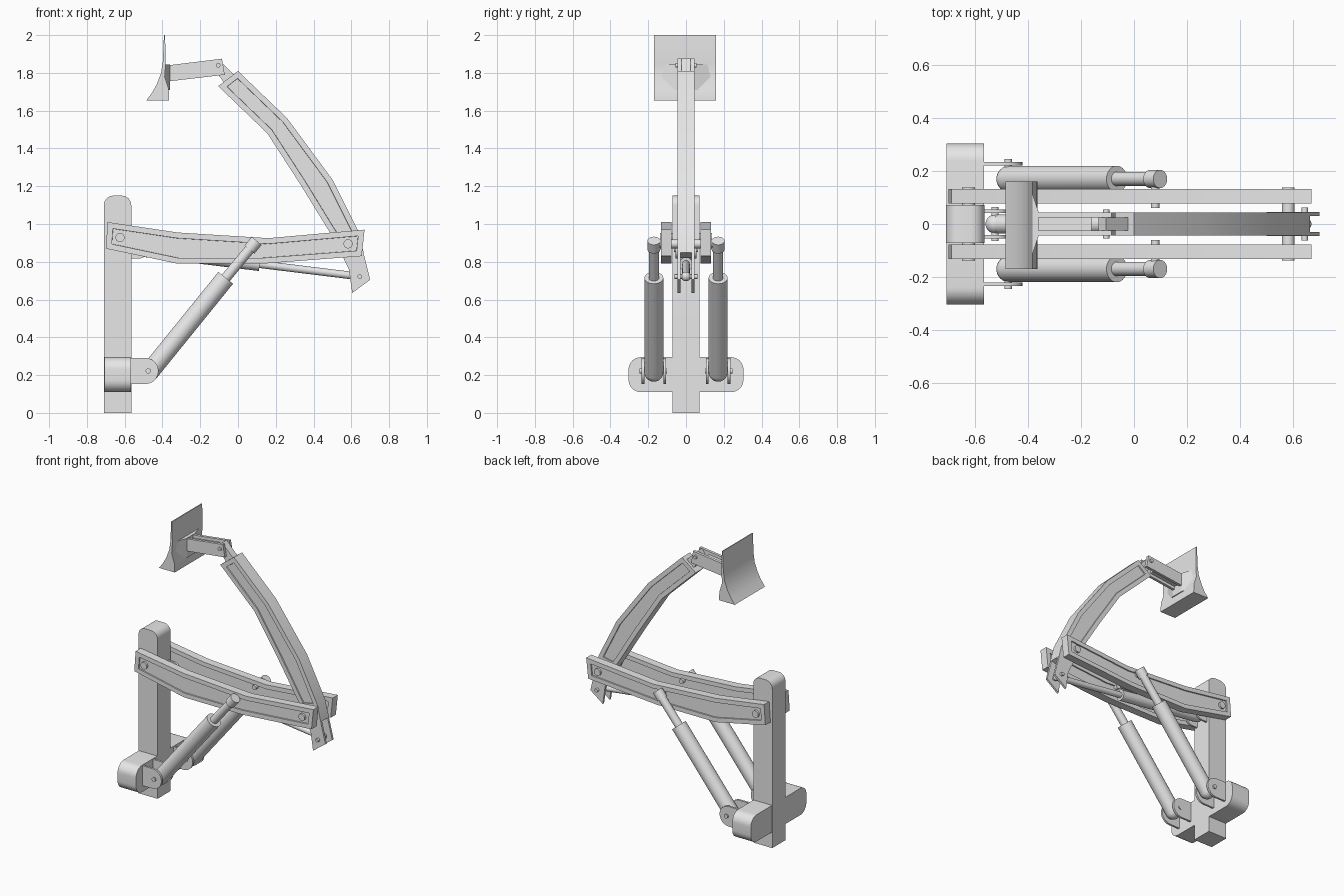
import bpy, bmesh, math
from mathutils import Vector

if "Cube" in bpy.data.objects:
    bpy.data.objects.remove(bpy.data.objects["Cube"], do_unlink=True)

GREY = (0.8, 0.8, 0.8, 1)
grey = bpy.data.materials.new("plain_grey")
grey.use_nodes = True
grey.diffuse_color = GREY
grey.node_tree.nodes["Principled BSDF"].inputs["Base Color"].default_value = GREY


def finish(name, bm):
    bmesh.ops.recalc_face_normals(bm, faces=bm.faces)
    mesh = bpy.data.meshes.new(name)
    bm.to_mesh(mesh)
    bm.free()
    mesh.materials.append(grey)
    ob = bpy.data.objects.new(name, mesh)
    bpy.context.collection.objects.link(ob)
    bpy.ops.object.select_all(action='DESELECT')
    ob.select_set(True)
    bpy.context.view_layer.objects.active = ob
    bpy.ops.object.shade_smooth_by_angle(angle=math.radians(30))
    return ob


def prism(name, profile, y0, y1, inset=0, depth=0.008):
    """Side profile (x, z) extruded along y, with optional recessed side panels."""
    bm = bmesh.new()
    face = bm.faces.new([bm.verts.new((x, y0, z)) for x, z in profile])
    grown = bmesh.ops.extrude_face_region(bm, geom=[face])["geom"]
    for v in grown:
        if isinstance(v, bmesh.types.BMVert):
            v.co.y = y1
    bmesh.ops.recalc_face_normals(bm, faces=bm.faces)
    if inset:
        sides = [f for f in bm.faces if abs(f.normal.y) > 0.9]
        bmesh.ops.inset_individual(bm, faces=sides, thickness=inset,
                                   use_even_offset=True)
        bmesh.ops.inset_individual(bm, faces=sides, thickness=0.001,
                                   depth=-depth, use_even_offset=True)
    return finish(name, bm)


def rounded_box(name, low, high, axis, radius, min_z=-1):
    """Box with the edges along one axis rounded."""
    bm = bmesh.new()
    bmesh.ops.create_cube(bm, size=1)
    low, high = Vector(low), Vector(high)
    for v in bm.verts:
        v.co = Vector((low[i] + (v.co[i] + 0.5) * (high[i] - low[i]) for i in range(3)))
    edges = [e for e in bm.edges
             if abs((e.verts[0].co - e.verts[1].co).normalized()[axis]) > 0.9
             and e.verts[0].co.z > min_z]
    bmesh.ops.bevel(bm, geom=edges, offset=radius, segments=8, profile=0.5,
                    affect='EDGES')
    return finish(name, bm)


def rod(name, start, end, radius, segments=32):
    start, end = Vector(start), Vector(end)
    bm = bmesh.new()
    bmesh.ops.create_cone(bm, cap_ends=True, segments=segments, radius1=radius,
                          radius2=radius, depth=(end - start).length)
    turn = (end - start).to_track_quat('Z', 'Y').to_matrix()
    bmesh.ops.rotate(bm, matrix=turn, verts=bm.verts)
    bmesh.ops.translate(bm, vec=(start + end) / 2, verts=bm.verts)
    return finish(name, bm)


def ball(name, centre, radius):
    bm = bmesh.new()
    bmesh.ops.create_uvsphere(bm, u_segments=32, v_segments=16, radius=radius)
    bmesh.ops.translate(bm, vec=centre, verts=bm.verts)
    return finish(name, bm)


def pin(name, x, z, half, radius):
    return rod(name, (x, -half, z), (x, half, z), radius, 24)


def ear(name, x0, x, z, radius, y0, y1):
    """Lug plate with a round end centred on (x, z)."""
    arc = [(x + radius * math.cos(a), z + radius * math.sin(a))
           for a in (math.pi * (i / 12 - 0.5) for i in range(13))]
    return prism(name, [(x0, z - radius)] + arc + [(x0, z + radius)], y0, y1)


# Mast and its cross foot
rounded_box("mast", (-0.71, -0.072, 0), (-0.565, 0.072, 1.15), 1, 0.05, 0.5)
rounded_box("cross_foot", (-0.708, -0.304, 0.11), (-0.567, 0.304, 0.295), 0, 0.065)

# Twin boom plates
boom = [(-0.70, 0.87), (-0.32, 0.79), (0.13, 0.79), (0.655, 0.83),
        (0.67, 0.97), (0.16, 0.925), (-0.32, 0.955), (-0.69, 1.01)]

# Everything paired left and right of the centre plane
for side, s in (("back", 1), ("front", -1)):
    prism(side + "_boom_plate", boom, s * 0.077, s * 0.133, 0.03)

    # Lift cylinder
    y = s * 0.17
    base, neck, tip = Vector((-0.47, y, 0.215)), Vector((-0.065, y, 0.715)), Vector((0.08, y, 0.888))
    along = (tip - base).normalized()
    ball(side + "_lift_cylinder_base", base, 0.05)
    rod(side + "_lift_cylinder", base, neck, 0.05)
    rod(side + "_lift_rod", neck - along * 0.05, tip, 0.027)
    rod(side + "_lift_rod_head", tip - along * 0.03, tip + along * 0.03, 0.034)
    rod(side + "_lift_top_pin", (0.08, s * 0.06, 0.89), (0.08, y, 0.89), 0.016, 24)
    rod(side + "_lift_base_pin", (-0.475, s * 0.10, 0.222),
        (-0.475, s * 0.245, 0.222), 0.014, 24)
    for place, a, b in (("inner", 0.106, 0.12), ("outer", 0.221, 0.235)):
        ear(f"{side}_{place}_foot_lug", -0.58, -0.49, 0.222, 0.069, s * a, s * b)

    # Arm cylinder lugs on the mast and ears on the arm's lower end
    ear(side + "_mast_lug", -0.58, -0.525, 0.865, 0.048, s * 0.042, s * 0.055)
    prism(side + "_arm_ear", [(0.50, 0.94), (0.587, 0.76), (0.605, 0.635),
                              (0.70, 0.705), (0.635, 0.965)], s * 0.030, s * 0.045)

    # Blade link side plate
    prism(side + "_link_plate", [(-0.37, 1.755), (-0.07, 1.79), (-0.085, 1.875),
                                 (-0.37, 1.84)], s * 0.025, s * 0.044)

# Boom hinge pins
pin("boom_mast_pin", -0.625, 0.928, 0.138, 0.024)
pin("boom_arm_pin", 0.583, 0.895, 0.138, 0.024)

# Bent arm with its top tab
arm = [(-0.105, 1.73), (0.155, 1.48), (0.33, 1.21), (0.48, 0.965), (0.575, 0.82),
       (0.665, 0.85), (0.635, 0.965), (0.50, 1.235), (0.26, 1.56), (0, 1.81)]
prism("bent_arm", arm, -0.044, 0.044, 0.03)
prism("arm_tab", [(-0.075, 1.75), (-0.02, 1.79), (-0.105, 1.875), (-0.135, 1.83)],
      -0.024, 0.024)
pin("arm_ear_pin", 0.645, 0.722, 0.062, 0.012)
pin("link_pin", -0.105, 1.84, 0.055, 0.012)

# Arm cylinder between the booms
root, neck, tip = Vector((-0.525, 0, 0.865)), Vector((0.115, 0, 0.787)), Vector((0.645, 0, 0.722))
ball("arm_cylinder_base", root, 0.036)
rod("arm_cylinder", root, neck, 0.036)
rod("arm_rod", neck - Vector((0.05, 0, -0.006)), tip, 0.02)
ball("arm_rod_end", tip, 0.025)
pin("arm_cylinder_pin", -0.525, 0.865, 0.064, 0.014)

# Link web and curved blade
prism("link_web", [(-0.37, 1.775), (-0.16, 1.80), (-0.16, 1.845), (-0.37, 1.82)],
      -0.026, 0.026)
blade = [(-0.392, 2.0), (-0.398, 1.86), (-0.407, 1.80), (-0.43, 1.74), (-0.455, 1.695),
         (-0.485, 1.655), (-0.365, 1.655), (-0.367, 1.715), (-0.388, 1.78),
         (-0.383, 1.845), (-0.386, 2.0)]
prism("blade", blade, -0.17, 0.16)

# Tapered mount joining the blade to the link
mount = prism("blade_mount", [(-0.39, 1.71), (-0.36, 1.71), (-0.36, 1.845), (-0.39, 1.845)],
              -0.045, 0.045)
for v in mount.data.vertices:
    if v.co.x < -0.38:
        v.co.y *= 3
